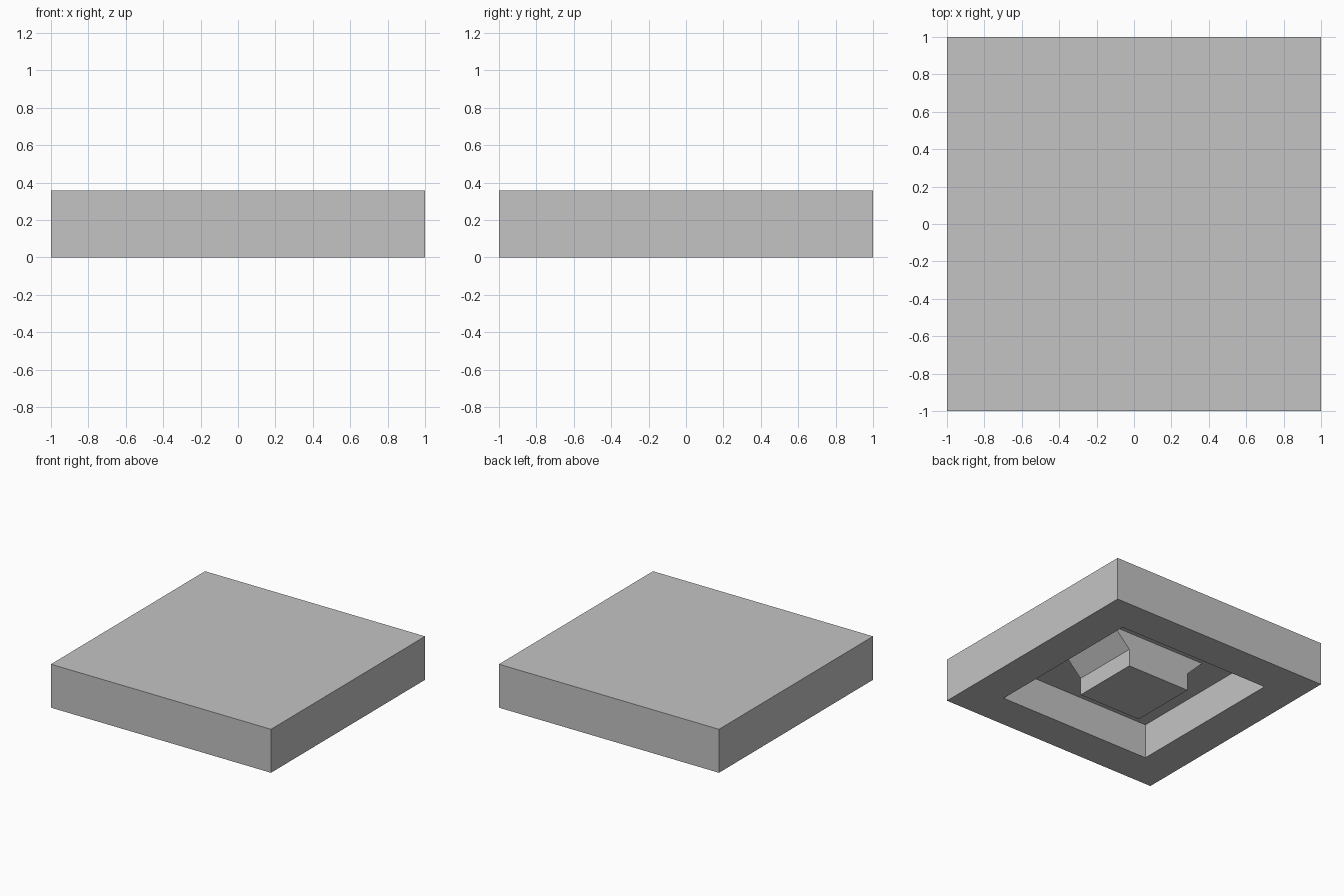
import bpy
import bmesh

cube = bpy.data.objects.get("Cube")
if cube:
    bpy.data.objects.remove(cube, do_unlink=True)

UNIT = 2 / 7              # the slab is seven units wide
HEIGHT = 1.25 * UNIT
DEPTH = UNIT              # depth of the recess underneath

grey = bpy.data.materials.new("plain_grey")
grey.use_nodes = True
grey.diffuse_color = (0.55, 0.55, 0.55, 1)
grey.node_tree.nodes["Principled BSDF"].inputs["Base Color"].default_value = grey.diffuse_color


def add_object(name, bm):
    bmesh.ops.recalc_face_normals(bm, faces=bm.faces)
    mesh = bpy.data.meshes.new(name)
    bm.to_mesh(mesh)
    bm.free()
    mesh.materials.append(grey)
    obj = bpy.data.objects.new(name, mesh)
    bpy.context.collection.objects.link(obj)
    return obj


# Slab with a square recess sunk into its underside
bm = bmesh.new()
bmesh.ops.create_cube(bm, size=2)
for v in bm.verts:
    v.co.z = HEIGHT if v.co.z > 0 else 0
bottom = min(bm.faces, key=lambda f: f.calc_center_median().z)
bmesh.ops.inset_region(bm, faces=[bottom], thickness=1 - 2 * UNIT)
ceiling = bmesh.ops.extrude_discrete_faces(bm, faces=[bottom])["faces"][0]
bmesh.ops.translate(bm, verts=ceiling.verts, vec=(0, 0, DEPTH))
add_object("slab", bm)

# Central block, flared at 45 degrees towards the recess ceiling on both x sides
half = [(UNIT, 0), (UNIT, DEPTH / 2), (1.5 * UNIT, DEPTH), (1.5 * UNIT, DEPTH + 0.02)]
profile = half + [(-x, z) for x, z in reversed(half)]
bm = bmesh.new()
face = bm.faces.new([bm.verts.new((x, -UNIT, z)) for x, z in profile])
extruded = bmesh.ops.extrude_face_region(bm, geom=[face], use_keep_orig=True)["geom"]
bmesh.ops.translate(bm, vec=(0, 2 * UNIT, 0),
                    verts=[g for g in extruded if isinstance(g, bmesh.types.BMVert)])
add_object("flared_block", bm)
